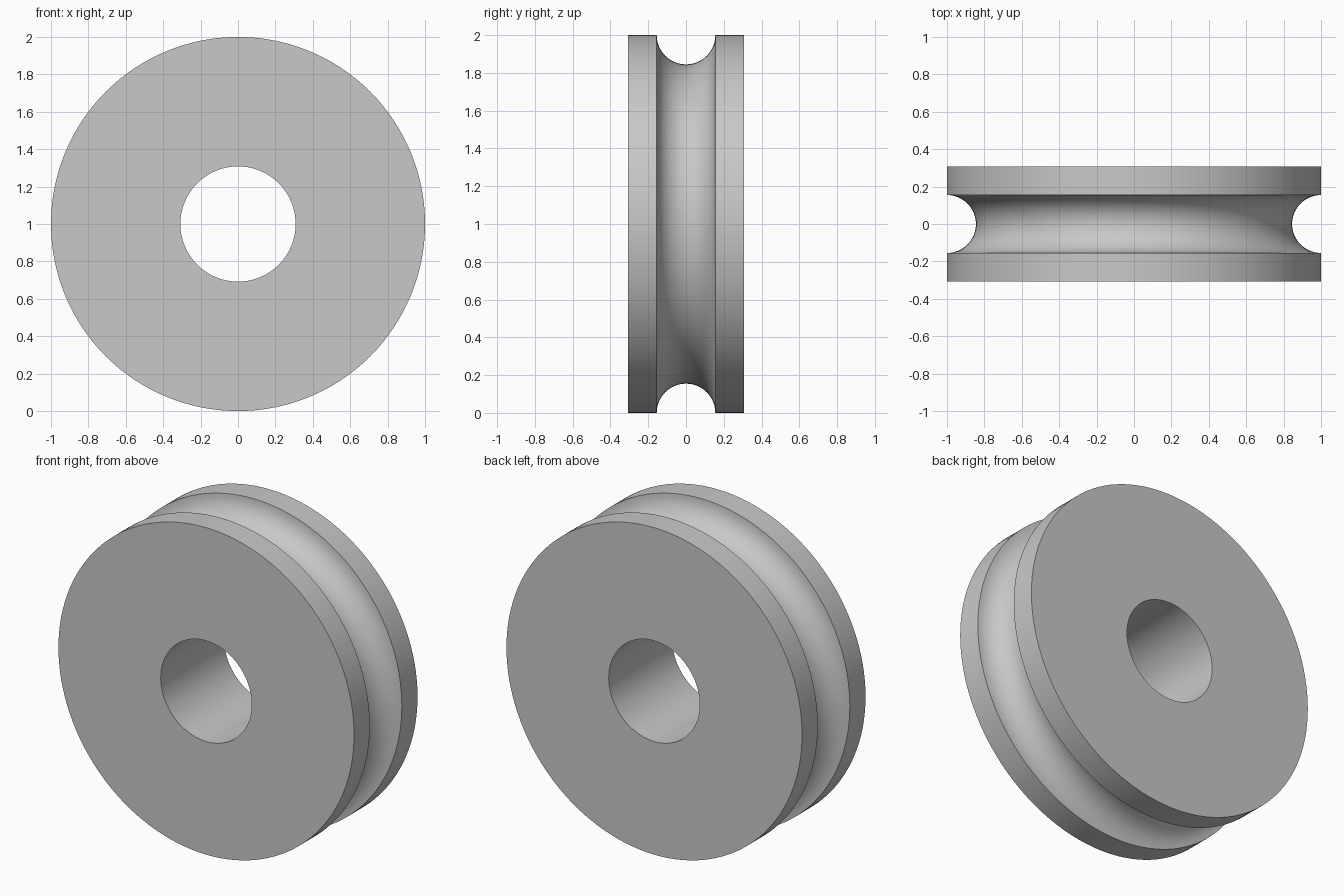
import bpy
import bmesh
from math import pi, sin, cos, tau, radians

default_cube = bpy.data.objects.get("Cube")
if default_cube:
    bpy.data.objects.remove(default_cube, do_unlink=True)

RADIUS, BORE, HALF_WIDTH, GROOVE = 1.0, 0.308, 0.307, 0.155
SEGMENTS, ARC_STEPS = 128, 24

# Plain grey material
grey = bpy.data.materials.new("plain grey")
grey.use_nodes = True
colour = (0.58, 0.58, 0.58, 1)
grey.diffuse_color = colour
grey.node_tree.nodes["Principled BSDF"].inputs["Base Color"].default_value = colour

# Closed cross-section as (radius, y): bore, side faces and round rim groove
arc = [pi * i / ARC_STEPS for i in range(ARC_STEPS + 1)]
profile = [(BORE, -HALF_WIDTH), (RADIUS, -HALF_WIDTH)]
profile += [(RADIUS - GROOVE * sin(a), -GROOVE * cos(a)) for a in arc]
profile += [(RADIUS, HALF_WIDTH), (BORE, HALF_WIDTH)]

# Revolve the section around the axle
bm = bmesh.new()
rings = []
for s in range(SEGMENTS):
    t = tau * s / SEGMENTS
    rings.append([bm.verts.new((r * cos(t), y, RADIUS + r * sin(t))) for r, y in profile])
for s, ring in enumerate(rings):
    following = rings[(s + 1) % SEGMENTS]
    for i in range(len(profile)):
        j = (i + 1) % len(profile)
        bm.faces.new((ring[i], ring[j], following[j], following[i]))
bmesh.ops.recalc_face_normals(bm, faces=bm.faces)

mesh = bpy.data.meshes.new("grooved_wheel")
bm.to_mesh(mesh)
bm.free()
mesh.materials.append(grey)
wheel = bpy.data.objects.new("grooved_wheel", mesh)
bpy.context.collection.objects.link(wheel)

# Smooth curved surfaces, crisp rims
bpy.ops.object.select_all(action='DESELECT')
wheel.select_set(True)
bpy.context.view_layer.objects.active = wheel
bpy.ops.object.shade_smooth_by_angle(angle=radians(30))
